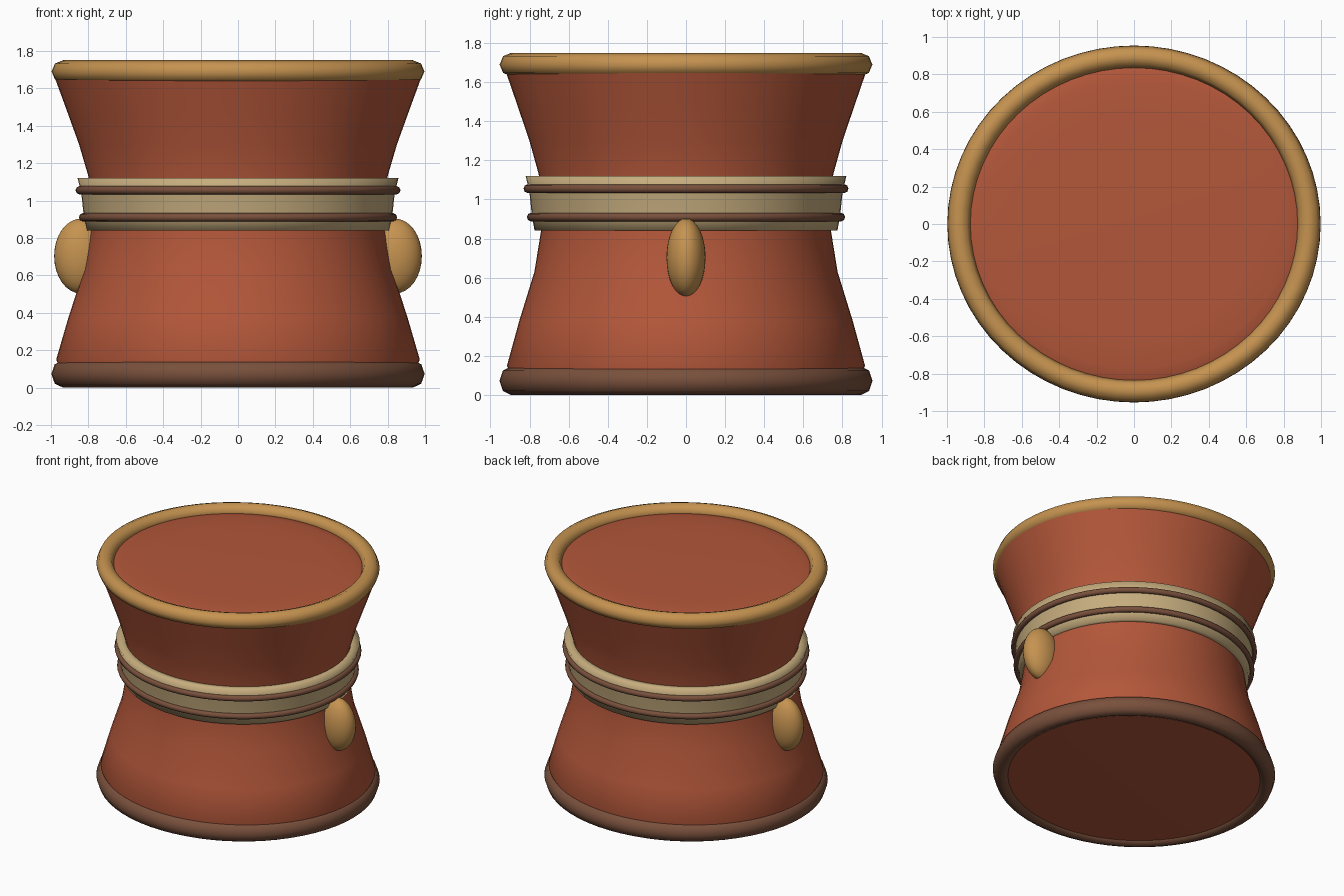
import bpy, bmesh, math

cube = bpy.data.objects.get("Cube")
if cube:
    bpy.data.objects.remove(cube)


def material(name, rgb):
    m = bpy.data.materials.new(name)
    m.use_nodes = True
    m.diffuse_color = (*rgb, 1)
    m.node_tree.nodes["Principled BSDF"].inputs["Base Color"].default_value = (*rgb, 1)
    return m


RED = material("red clay", (0.45, 0.095, 0.042))
GOLD = material("ochre gold", (0.56, 0.29, 0.08))
BROWN = material("dark brown", (0.19, 0.08, 0.045))
CREAM = material("cream band", (0.57, 0.42, 0.21))


def finish(name, bm, mat, angle=40):
    bmesh.ops.recalc_face_normals(bm, faces=bm.faces)
    mesh = bpy.data.meshes.new(name)
    bm.to_mesh(mesh)
    bm.free()
    mesh.materials.append(mat)
    ob = bpy.data.objects.new(name, mesh)
    bpy.context.collection.objects.link(ob)
    bpy.ops.object.select_all(action="DESELECT")
    ob.select_set(True)
    bpy.context.view_layer.objects.active = ob
    bpy.ops.object.shade_smooth_by_angle(angle=math.radians(angle))
    return ob


def lathe(name, profile, mat, closed=False, angle=40, depth=0.956, n=64):
    """Turn a (radius, z) profile into a slight oval; open profiles get end caps."""
    bm = bmesh.new()
    rings = []
    for r, z in profile:
        ring = []
        for i in range(n):
            a = math.tau * i / n
            ring.append(bm.verts.new((r * math.cos(a), depth * r * math.sin(a), z)))
        rings.append(ring)
    pairs = list(zip(rings, rings[1:]))
    if closed:
        pairs.append((rings[-1], rings[0]))
    for lo, hi in pairs:
        for i in range(n):
            j = (i + 1) % n
            bm.faces.new((lo[i], lo[j], hi[j], hi[i]))
    if not closed:
        bm.faces.new(rings[0])
        bm.faces.new(rings[-1])
    return finish(name, bm, mat, angle)


def hoop(name, r, z, width, height, mat, sides=8):
    """Closed ring with a rounded cross-section."""
    section = []
    for k in range(sides):
        a = math.tau * k / sides
        section.append((r + width * math.cos(a), z + height * math.sin(a)))
    return lathe(name, section, mat, closed=True, angle=60)


# Waisted body with softly domed ends
lathe("body", [(0.65, 0.015), (0.92, 0.025), (0.972, 0.15), (0.905, 0.38), (0.823, 0.63),
               (0.787, 0.84), (0.782, 1.0), (0.80, 1.13), (0.85, 1.30), (0.915, 1.48),
               (0.977, 1.65), (0.90, 1.69), (0.82, 1.703), (0.65, 1.71)],
      RED, depth=0.942)

# Rims
hoop("top_rim", 0.935, 1.69, 0.062, 0.06, GOLD)
hoop("base_rim", 0.936, 0.073, 0.062, 0.073, BROWN)

# Waist band, soft-edged, and its two cords
lathe("waist_band", [(0.74, 0.84), (0.81, 0.84), (0.825, 0.92), (0.838, 1.04),
                     (0.858, 1.12), (0.76, 1.12)], CREAM, closed=True, angle=120)
hoop("upper_cord", 0.848, 1.055, 0.021, 0.022, BROWN)
hoop("lower_cord", 0.83, 0.91, 0.021, 0.022, BROWN)

# Egg-shaped side knobs
for side, x in (("left", 0.84), ("right", -0.84)):
    bm = bmesh.new()
    bmesh.ops.create_uvsphere(bm, u_segments=32, v_segments=16, radius=1)
    bmesh.ops.scale(bm, vec=(0.143, 0.1, 0.2), verts=bm.verts)
    bmesh.ops.translate(bm, vec=(x, 0, 0.703), verts=bm.verts)
    finish(side + "_knob", bm, GOLD)
